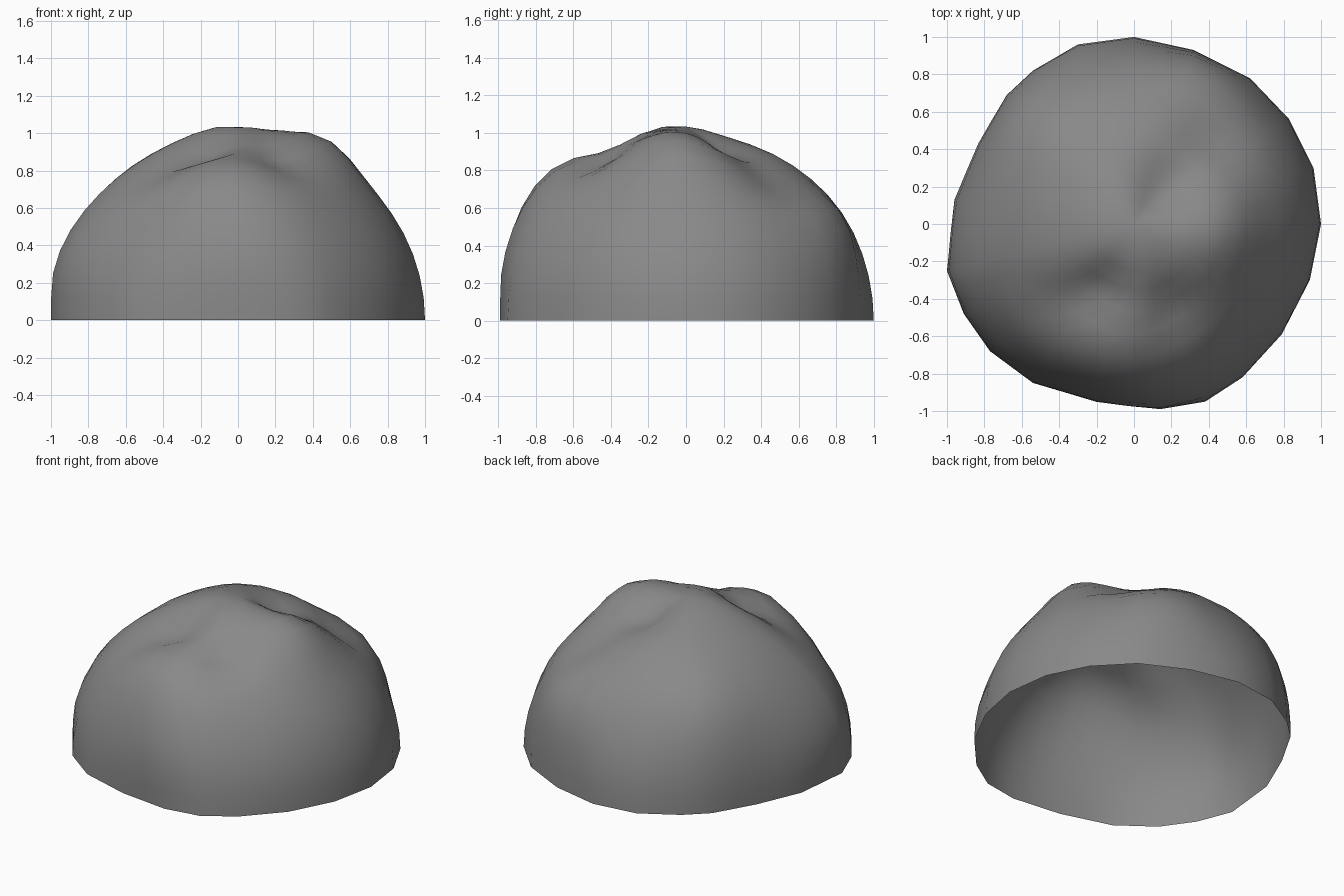
import bpy, bmesh, math
from mathutils import Vector

if "Cube" in bpy.data.objects:
    bpy.data.objects.remove(bpy.data.objects["Cube"])

# Footprint of the mound at ground level (x, y), counter-clockwise
OUTLINE = [(1, 0), (.96, .3), (.83, .56), (.62, .78), (.32, .93), (0, 1),
           (-.3, .96), (-.54, .82), (-.68, .69), (-.83, .43), (-.96, .13),
           (-1, -.25), (-.91, -.48), (-.77, -.68), (-.54, -.85), (-.2, -.95),
           (.14, -.99), (.38, -.95), (.58, -.82), (.79, -.59), (.94, -.3)]

# Lumps (+) and dents (-): direction, amount, angular width
LUMPS = [((-.08, -.66, .74), .08, .34),    # full front shoulder
         ((.05, -.90, .45), .035, .35),    # front flank
         ((-.92, -.28, .33), .03, .35),    # left flank
         ((-.56, .54, .64), .055, .35),    # back left shoulder
         ((.42, -.05, .90), .085, .24),    # right hump
         ((-.06, -.05, 1.0), .04, .25),    # summit
         ((.18, .20, .95), -.10, .17),     # valley beside summit
         ((.40, .45, .78), -.065, .20),    # valley running to back right
         ((.37, .77, .52), .06, .26),      # back shoulder
         ((-.18, -.38, .90), -.10, .16),   # front hollow
         ((-.42, -.44, .80), -.05, .17),   # hollow running to front left
         ((.20, -.46, .86), -.07, .17)]    # hollow below right hump
LUMPS = [(Vector(d).normalized(), a, w) for d, a, w in LUMPS]


def surface(direction, rim):
    # unit dome, warped to the footprint near the ground, then lumps added
    z = direction.z
    r = 1 + (rim - 1) * (1 - z)
    for d, a, w in LUMPS:
        r += a * math.exp(-(direction - d).length_squared / (w * w)) * min(1, z * 4)
    return direction * r


# Mound: open-bottomed dome built ring by ring
bm = bmesh.new()
rim = []
n = len(OUTLINE)
for i in range(n):
    a, b = Vector(OUTLINE[i]), Vector(OUTLINE[(i + 1) % n])
    rim += [a, (a + b) / 2]

rings, RINGS = [], 13
for k in range(RINGS):
    el = math.pi / 2 * k / RINGS
    ring = []
    for p in rim:
        h = p.normalized() * math.cos(el)
        ring.append(bm.verts.new(surface(Vector((h.x, h.y, math.sin(el))), p.length)))
    rings.append(ring)
m = len(rim)
for lo, hi in zip(rings, rings[1:]):
    for i in range(m):
        j = (i + 1) % m
        bm.faces.new((lo[i], lo[j], hi[j], hi[i]))
top = bm.verts.new(surface(Vector((0, 0, 1)), 1))
for i in range(m):
    bm.faces.new((rings[-1][i], rings[-1][(i + 1) % m], top))
for f in bm.faces:
    f.smooth = True

mesh = bpy.data.meshes.new("rock_mound")
bm.to_mesh(mesh)
bm.free()
mound = bpy.data.objects.new("rock_mound", mesh)
bpy.context.collection.objects.link(mound)

# Stone grey
grey = bpy.data.materials.new("stone_grey")
grey.diffuse_color = (.25, .25, .25, 1)
grey.use_nodes = True
grey.node_tree.nodes["Principled BSDF"].inputs["Base Color"].default_value = grey.diffuse_color
mesh.materials.append(grey)
